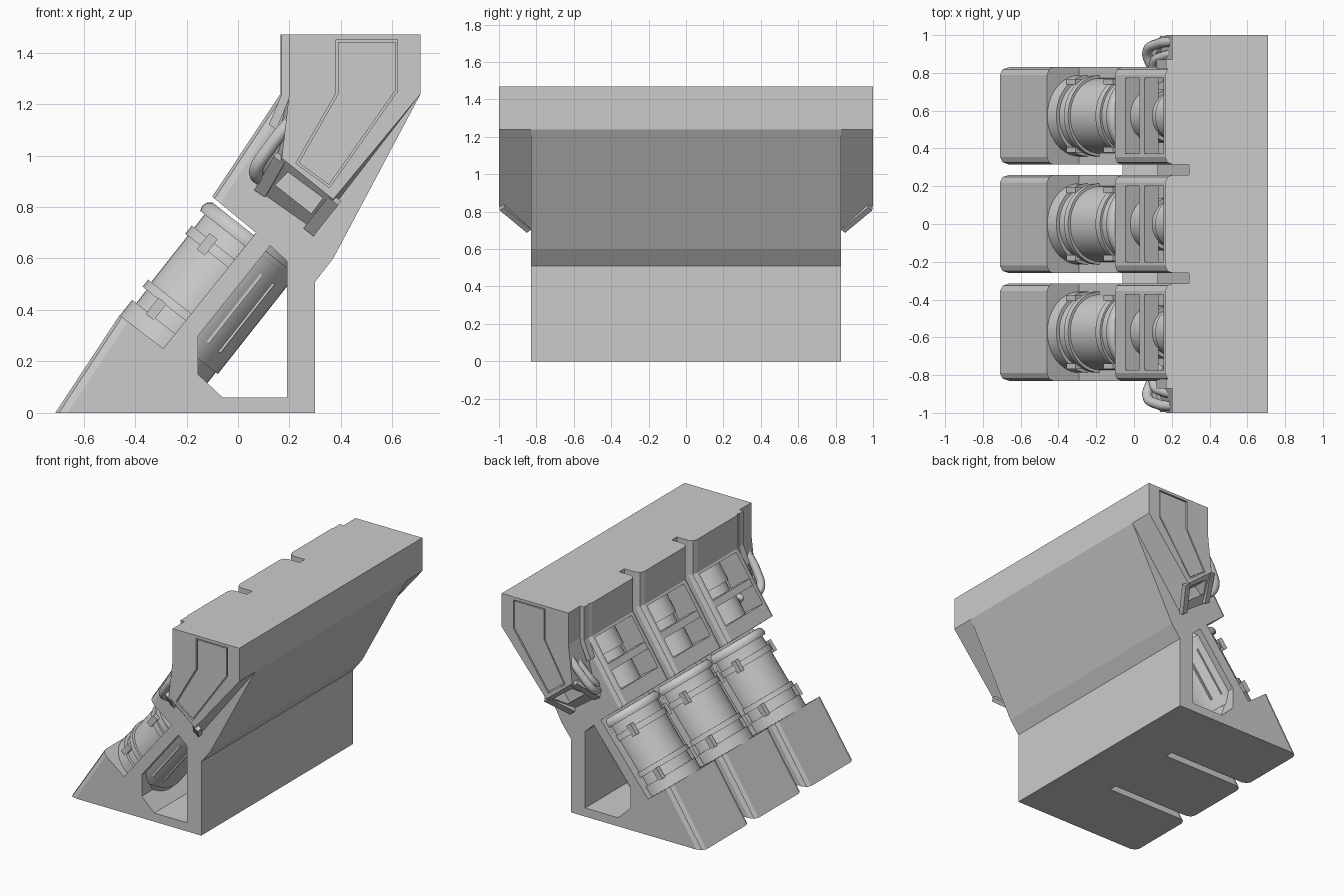
import bpy, bmesh, math
from mathutils import Vector

if "Cube" in bpy.data.objects:
    bpy.data.objects.remove(bpy.data.objects["Cube"])

U = Vector((0.62, 0, 0.785)).normalized()      # canister axis
Y = Vector((0, 1, 0))


def finish(name, bm, smooth=False):
    bmesh.ops.remove_doubles(bm, verts=bm.verts, dist=1e-5)
    bmesh.ops.recalc_face_normals(bm, faces=bm.faces)
    me = bpy.data.meshes.new(name)
    bm.to_mesh(me)
    bm.free()
    ob = bpy.data.objects.new(name, me)
    bpy.context.collection.objects.link(ob)
    if smooth:
        bpy.ops.object.select_all(action='DESELECT')
        ob.select_set(True)
        bpy.context.view_layer.objects.active = ob
        bpy.ops.object.shade_smooth_by_angle(angle=math.radians(35))
    return ob


def prism(name, pts, y0, y1, pts1=None, front=(), bevel=0.04, segs=1):
    """Extrude an xz profile from y0 to y1; optionally bevel edges along front runs."""
    bm = bmesh.new()
    a = [bm.verts.new((x, y0, z)) for x, z in pts]
    b = [bm.verts.new((x, y1, z)) for x, z in (pts1 or pts)]
    n = len(pts)
    bm.faces.new(a)
    bm.faces.new(b[::-1])
    for i in range(n):
        j = (i + 1) % n
        bm.faces.new((a[i], a[j], b[j], b[i]))
    bmesh.ops.recalc_face_normals(bm, faces=bm.faces)
    if front:
        edges = [bm.edges.get((s[i], s[j])) for i, j in front for s in (a, b)]
        bmesh.ops.bevel(bm, geom=edges, offset=bevel, segments=segs,
                        profile=0.5, affect='EDGES')
    return finish(name, bm)


def cut(ob, cutter):
    m = ob.modifiers.new("cut", 'BOOLEAN')
    m.operation, m.solver, m.object = 'DIFFERENCE', 'EXACT', cutter
    bpy.context.view_layer.objects.active = ob
    bpy.ops.object.modifier_apply(modifier=m.name)
    bpy.data.objects.remove(cutter, do_unlink=True)


def lathe(name, origin, axis, prof, a0=0, a1=360, n=40):
    """Revolve (distance, radius) points about an axis lying in the xz plane."""
    side = Y.cross(axis)                       # points down and back
    bm = bmesh.new()
    rings = []
    for s, r in prof:
        ring = []
        for k in range(n + 1):
            t = math.radians(a0 + (a1 - a0) * k / n)
            ring.append(bm.verts.new(origin + axis * s
                                     + (side * math.cos(t) + Y * math.sin(t)) * r))
        rings.append(ring)
    for p, q in zip(rings, rings[1:]):
        for k in range(n):
            bm.faces.new((p[k], p[k + 1], q[k + 1], q[k]))
    return finish(name, bm, True)


def beam(name, a, b, w, h):
    """Box of section w x h running from a to b."""
    a, b = Vector(a), Vector(b)
    d = (b - a).normalized()
    p = d.cross(Vector((0.79, 0, -0.61))).normalized()
    q = d.cross(p)
    bm = bmesh.new()
    e = [[bm.verts.new(c + p * i * h / 2 + q * j * w / 2)
          for i, j in ((-1, -1), (1, -1), (1, 1), (-1, 1))] for c in (a, b)]
    bm.faces.new(e[0])
    bm.faces.new(e[1][::-1])
    for i in range(4):
        j = (i + 1) % 4
        bm.faces.new((e[0][i], e[0][j], e[1][j], e[1][i]))
    return finish(name, bm)


V = Y.cross(U)
AX = V * -0.38                                  # canister axis foot
BACK = [(0.3, 0), (0.3, 0.51), (0.37, 0.6), (0.71, 1.24), (0.71, 1.47)]
BAY = [(-0.71, 0)] + BACK + [(0.165, 1.47), (0.165, 1.24), (-0.1, 0.84),
                             (0.07, 0.7), (-0.29, 0.25), (-0.46, 0.38)]
TUNNEL = [(0.19, 0.06), (-0.06, 0.06), (-0.155, 0.15), (-0.155, 0.3),
          (0.125, 0.65), (0.19, 0.59)]
RECESS = [(-0.13, 0.98), (0.06, 1.29), (0.30, 1.13), (0.10, 0.82)]

for i, (y0, y1) in enumerate(((-0.83, -0.315), (-0.26, 0.26), (0.315, 0.83))):
    yc = (y0 + y1) / 2
    # bay shell with side tunnel and upper recess
    bay = prism(f"bay_{i}", BAY, y0, y1, front=((6, 7), (7, 8), (11, 0)),
                bevel=0.04, segs=2)
    cut(bay, prism("tunnel_cutter", TUNNEL, y0 - 0.1, y1 + 0.1))
    cut(bay, prism("recess_cutter", RECESS, yc - 0.2, yc + 0.2))

    # banded canister
    o = AX + Y * yc
    prof = [(0.0, 0), (0.0, 0.215), (0.09, 0.215), (0.09, 0.195), (0.155, 0.195),
            (0.155, 0.215), (0.19, 0.215), (0.19, 0.2), (0.42, 0.2), (0.42, 0.212),
            (0.46, 0.212), (0.46, 0.2), (0.525, 0.2), (0.525, 0.222),
            (0.545, 0.228), (0.565, 0.222), (0.58, 0.205), (0.58, 0)]
    lathe(f"canister_{i}", o, U, prof)
    # lower sleeve seen through the tunnel, with ribs
    lathe(f"sleeve_{i}", o, U, [(0.0, 0), (0.0, 0.19), (0.02, 0.205), (0.07, 0.205), (0.07, 0.225),
                                (0.56, 0.225), (0.59, 0.2), (0.59, 0)], -90, 90, 24)
    for deg in (-58, -38, 38, 58):
        t = math.radians(deg)
        c = o + (V * math.cos(t) + Y * math.sin(t)) * 0.224
        beam(f"sleeve_rib_{i}", c + U * 0.14, c + U * 0.48, 0.012, 0.012)
    # clips on the canister
    for sgn in (-1, 1):
        c = o - V * 0.12 + Y * sgn * 0.18
        for s in (0.08, 0.4):
            beam(f"canister_clip_{i}", c + U * s, c + U * (s + 0.08), 0.04, 0.03)

    # neck and cross bars inside the upper recess
    W = Vector((0.265, 0, 0.4)).normalized()
    lathe(f"neck_{i}", Vector((0.08, yc, 0.8)), W,
          [(0, 0), (0, 0.14), (0.2, 0.14), (0.2, 0.12), (0.27, 0.12), (0.27, 0.14),
           (0.42, 0.14), (0.42, 0)])
    prism(f"cross_bar_{i}", [(0.03, 1.03), (0.055, 1.07), (0.13, 1.02), (0.105, 0.98)],
          yc - 0.21, yc + 0.21)

# webs joining the bays behind the slots
WEB = [(-0.06, 0)] + BACK + [(0.29, 1.47), (0.29, 1.2), (0.125, 0.9), (0.125, 0.65),
                             (0.19, 0.59), (0.19, 0.06), (-0.06, 0.06)]
for sgn in (-1, 1):
    prism("slot_web", WEB, sgn * 0.26, sgn * 0.315)

OUT = [(0.2, 1.47), (0.71, 1.47), (0.71, 1.24), (0.37, 0.83), (0.17, 0.99), (0.2, 1.25)]
INN = OUT[:3] + [(0.30, 0.71), (0.10, 0.85), (0.2, 1.25)]
PANEL = [(0.38, 1.45), (0.62, 1.45), (0.62, 1.25), (0.355, 0.875), (0.225, 0.97), (0.38, 1.24)]
PLATE = [(0.388, 1.442), (0.612, 1.442), (0.612, 1.253), (0.353, 0.886),
         (0.236, 0.972), (0.388, 1.238)]
HOLE = [(0.145, 0.885), (0.285, 0.775), (0.33, 0.835), (0.195, 0.935)]
for sgn, side in ((-1, "front"), (1, "rear")):
    # end pod with inset panel and open lower frame
    pod = prism(f"{side}_pod", OUT, sgn * 1.0, sgn * 0.83, INN)
    cut(pod, prism("panel_cutter", PANEL, sgn * 1.05, sgn * 0.985))
    cut(pod, prism("frame_cutter", HOLE, sgn * 1.1, sgn * 0.86))
    prism(f"{side}_pod_panel", PLATE, sgn * 0.998, sgn * 0.98)
    for a, b in (((0.165, 0.99), (0.09, 0.86)), ((0.375, 0.83), (0.28, 0.71))):
        beam(f"{side}_frame_flange", (a[0], sgn * 0.985, a[1]),
             (b[0], sgn * 0.84, b[1]), 0.05, 0.03)
    # raised collar where the pod meets the bay front
    prism(f"{side}_pod_lip", [(0.17, 1.47), (0.21, 1.47), (0.21, 1.25), (0.15, 1.1),
                              (0.12, 1.12), (0.17, 1.24)], sgn * 0.87, sgn * 0.82)
    # paired hoses
    for k in range(2):
        dy, dx = -0.065 * k, 0.035 * k
        cu = bpy.data.curves.new(f"{side}_hose", 'CURVE')
        cu.dimensions, cu.bevel_depth, cu.bevel_resolution = '3D', 0.027, 3
        cu.use_fill_caps = True
        sp = cu.splines.new('BEZIER')
        path = [(0.21, 0.965, 1.14), (0.13, 0.955, 1.04), (0.07, 0.91, 0.94), (0.1, 0.82, 0.9)]
        sp.bezier_points.add(len(path) - 1)
        for bp, (x, y, z) in zip(sp.bezier_points, path):
            bp.co = (x + dx, sgn * (y + dy), z + dx * 0.3)
            bp.handle_left_type = bp.handle_right_type = 'AUTO'
        sp.resolution_u = 8
        bpy.context.collection.objects.link(bpy.data.objects.new(f"{side}_hose_{k}", cu))
